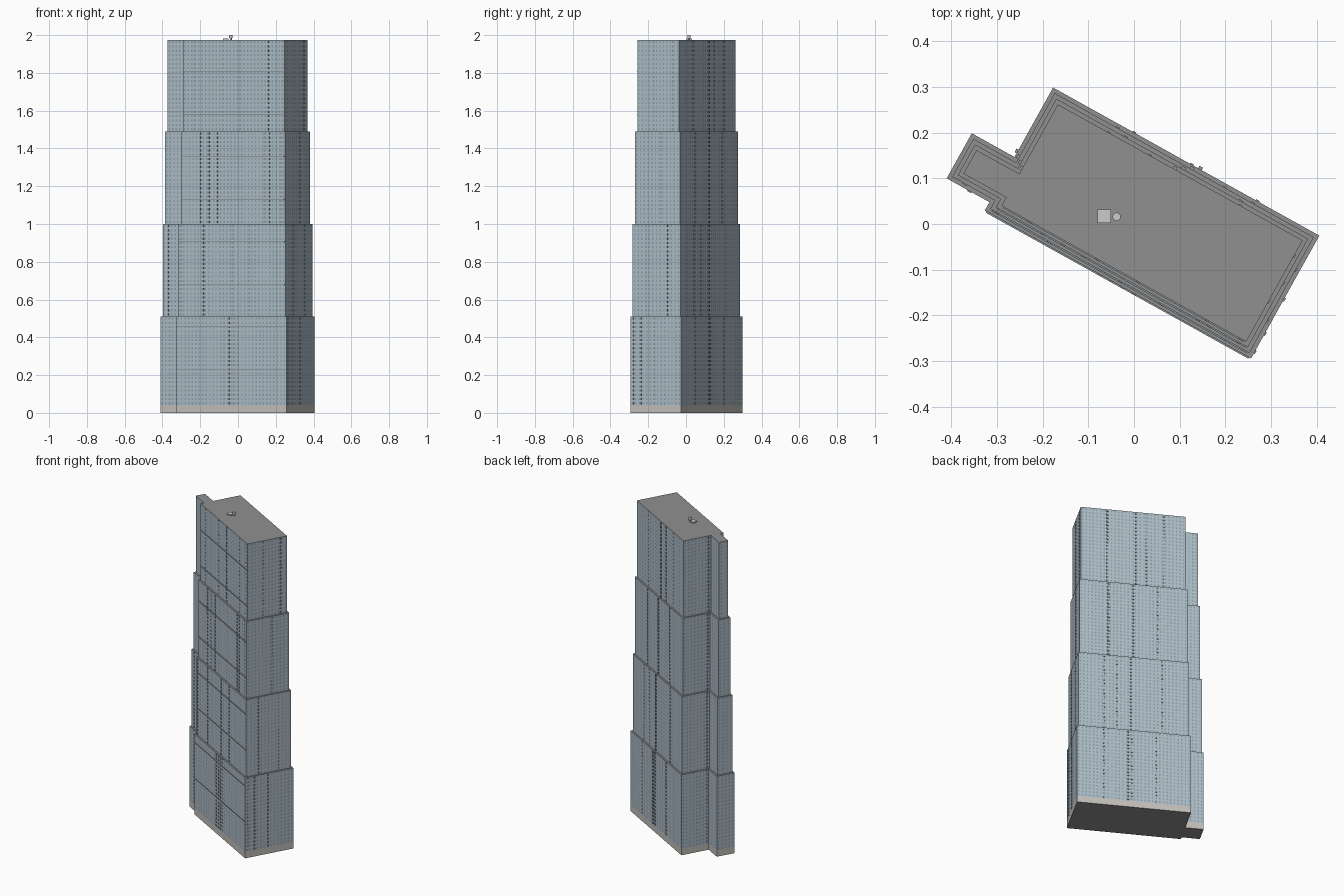
import bpy, bmesh, math
from mathutils import Vector

if "Cube" in bpy.data.objects:
    bpy.data.objects.remove(bpy.data.objects["Cube"])

U = Vector((0.874, -0.486, 0)).normalized()   # long axis of the tower plan
V = Vector((-U.y, U.x, 0))
UP = Vector((0, 0, 1))
STEP = 0.009                                  # setback per tier
FLOOR = 0.0222
LEVELS = [0.0, 0.51, 1.0, 1.49, 1.975]


def material(name, rgb):
    m = bpy.data.materials.new(name)
    m.diffuse_color = (*rgb, 1)
    m.use_nodes = True
    m.node_tree.nodes["Principled BSDF"].inputs["Base Color"].default_value = m.diffuse_color
    return m


WALL = material("blue_grey_wall", (0.42, 0.51, 0.57))
GLASS = material("window_glass", (0.25, 0.33, 0.39))
STONE = material("pale_stone", (0.55, 0.53, 0.50))
TRIM = material("dark_trim", (0.28, 0.31, 0.33))
ROOF = material("roof_grey", (0.28, 0.28, 0.28))


def outline(d):
    # main slab plus a narrow wing, inset by d
    l, r, f, b = -0.30 + d, 0.367 - d, -0.133 + d, 0.175 - d
    wl, wf, wb = -0.407 + d, -0.112 + d, 0.001 - d
    pts = [(l, f), (r, f), (r, b), (l, b), (l, wb), (wl, wb), (wl, wf), (l, wf)]
    return [U * u + V * v for u, v in pts]


def finish(bm, name, mats):
    me = bpy.data.meshes.new(name)
    bm.to_mesh(me)
    bm.free()
    for m in mats:
        me.materials.append(m)
    ob = bpy.data.objects.new(name, me)
    bpy.context.collection.objects.link(ob)
    return ob


def prism(name, pts, z0, z1, side, cap):
    bm = bmesh.new()
    lo = [bm.verts.new(p + UP * z0) for p in pts]
    hi = [bm.verts.new(p + UP * z1) for p in pts]
    n = len(pts)
    for i in range(n):
        j = (i + 1) % n
        bm.faces.new((lo[i], lo[j], hi[j], hi[i]))
    for f in (bm.faces.new(hi), bm.faces.new(lo[::-1])):
        f.material_index = 1
    return finish(bm, name, [side, cap])


def panel(bm, c, along, w, h, out):
    # flat pane just proud of the wall
    a, b = along * w / 2, UP * h / 2
    c = c + out * 0.0006
    bm.faces.new([bm.verts.new(p) for p in (c - a - b, c + a - b, c + a + b, c - a + b)])


def block(bm, c, along, w, h, out, depth):
    # box standing out from the wall
    a, b, d = along * w / 2, UP * h / 2, out * depth
    lo = [bm.verts.new(p) for p in (c - a - b, c + a - b, c + a + b, c - a + b)]
    hi = [bm.verts.new(v.co + d) for v in lo]
    bm.faces.new(hi)
    bm.faces.new(lo[::-1])
    for i in range(4):
        j = (i + 1) % 4
        bm.faces.new((lo[i], lo[j], hi[j], hi[i]))


# Per tier: edge -> world coordinates of window-box columns (axis 0 = x, 1 = y)
COLUMNS = [
    {(0, 0): [-0.075, -0.05, -0.025, 0.0], (6, 0): [-0.36],
     (1, 1): [-0.28, -0.24, -0.165], (2, 1): [0.05, 0.12, 0.13, 0.20]},
    {(0, 0): [-0.30, -0.185, -0.03, 0.06], (6, 0): [-0.37],
     (1, 1): [-0.21, -0.10], (2, 1): [0.045, 0.08, 0.12, 0.21]},
    {(0, 0): [-0.20, -0.155, -0.11, 0.14, 0.165, 0.23],
     (1, 1): [-0.13], (2, 1): [0.05, 0.12, 0.19]},
    {(0, 0): [-0.23, -0.08, 0.01, 0.16, 0.24],
     (1, 1): [-0.17, -0.07], (2, 1): [0.04, 0.12, 0.15, 0.20]},
]

for k in range(4):
    z0, z1 = LEVELS[k], LEVELS[k + 1]
    pts = outline(k * STEP)
    # Stone plinth under the lowest tier
    if k == 0:
        prism("plinth", pts, 0, 0.04, STONE, ROOF)
        z0 = 0.04
    prism(f"tower_tier_{k + 1}", pts, z0, z1, WALL, ROOF)
    rows = int((z1 - z0) / FLOOR)

    # Regular grid of windows on every face
    win, box = bmesh.new(), bmesh.new()
    for i, p in enumerate(pts):
        q = pts[(i + 1) % 8]
        along = (q - p).normalized()
        out = along.cross(UP)
        n = int((q - p).length / 0.021)
        for r in range(rows):
            z = z0 + (r + 0.5) * (z1 - z0) / rows
            for c in range(n):
                panel(win, p.lerp(q, (c + 0.5) / n) + UP * z, along, 0.008, 0.011, out)
        # Columns of small projecting boxes
        for (edge, axis), places in COLUMNS[k].items():
            if edge != i:
                continue
            for s in places:
                t = min(0.98, max(0.02, (s - p[axis]) / (q[axis] - p[axis])))
                depth = 0.006 if edge == 2 and s == 0.12 else 0.0025
                for r in range(rows):
                    z = z0 + (r + 0.5) * (z1 - z0) / rows
                    block(box, p.lerp(q, t) + UP * z, along, 0.009, 0.011, out, depth)
        # Column in the inner corner beside the wing
        if i == 3:
            for r in range(rows):
                z = z0 + (r + 0.5) * (z1 - z0) / rows
                block(box, p.lerp(q, 0.92) + UP * z, along, 0.009, 0.011, out, 0.005)
    finish(win, f"windows_{k + 1}", [GLASS])
    finish(box, f"window_boxes_{k + 1}", [TRIM])

    # Belt courses across the long front
    belt = bmesh.new()
    for z in (0.23 + 0.45 * k, 0.457 + 0.45 * k):
        block(belt, pts[0].lerp(pts[1], 0.5) + UP * z, U, (pts[1] - pts[0]).length * 0.985,
              0.005, -V, 0.003)
    finish(belt, f"belt_courses_{k + 1}", [TRIM])

# Rooftop hatch
bpy.ops.mesh.primitive_cube_add(size=1, location=(-0.065, 0.017, 1.978))
hatch = bpy.context.object
hatch.name = "roof_hatch"
hatch.scale = (0.03, 0.03, 0.008)

# Rooftop tank on a slim post
for name, r, za, zb in (("tank_post", 0.005, 1.975, 1.986), ("roof_tank", 0.009, 1.986, 2.0)):
    bpy.ops.mesh.primitive_cylinder_add(vertices=16, radius=r, depth=zb - za,
                                        location=(-0.038, 0.016, (za + zb) / 2))
    bpy.context.object.name = name
    bpy.ops.object.shade_smooth_by_angle()
